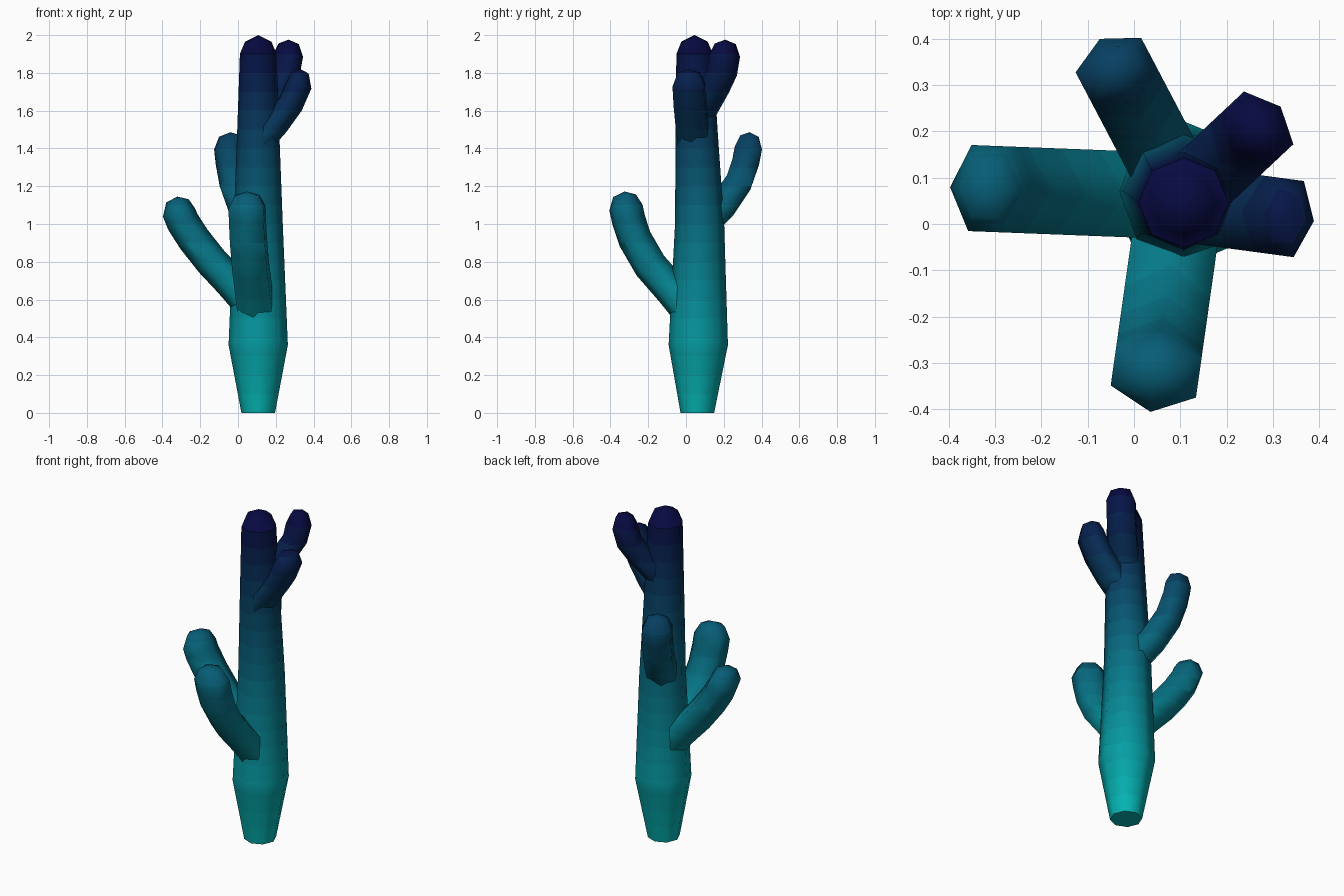
import bpy, bmesh, math
from mathutils import Vector

if "Cube" in bpy.data.objects:
    bpy.data.objects.remove(bpy.data.objects["Cube"])

BAND = 0.1
# Height gradient: (z, sRGB colour)
STOPS = [(0.0, (0.05, 0.72, 0.71)), (1.0, (0.06, 0.42, 0.50)),
         (1.5, (0.06, 0.24, 0.37)), (2.0, (0.06, 0.05, 0.25))]


def gradient(z):
    for (z0, a), (z1, b) in zip(STOPS, STOPS[1:]):
        if z <= z1:
            t = (z - z0) / (z1 - z0)
            return [(p + (q - p) * t) ** 2.2 for p, q in zip(a, b)]
    return [c ** 2.2 for c in STOPS[-1][1]]


# One shared material per height band
materials = []
for i in range(20):
    m = bpy.data.materials.new(f"cactus_green_{i:02d}")
    m.diffuse_color = (*gradient((i + 0.5) * BAND), 1)
    m.use_nodes = True
    m.node_tree.nodes["Principled BSDF"].inputs["Base Color"].default_value = m.diffuse_color
    materials.append(m)


def skin(name, rings, tip):
    """Join rings of points into a tube, closed flat at the root and pointed at the tip."""
    bm = bmesh.new()
    loops = [[bm.verts.new(p) for p in ring] for ring in rings]
    n = len(loops[0])
    bm.faces.new(loops[0][::-1])
    for a, b in zip(loops, loops[1:]):
        for i in range(n):
            j = (i + 1) % n
            bm.faces.new((a[i], a[j], b[j], b[i]))
    apex = bm.verts.new(tip)
    for i in range(n):
        bm.faces.new((loops[-1][i], loops[-1][(i + 1) % n], apex))
    # slice into colour bands
    for i in range(1, 20):
        bmesh.ops.bisect_plane(bm, geom=bm.verts[:] + bm.edges[:] + bm.faces[:],
                               plane_co=(0, 0, i * BAND), plane_no=(0, 0, 1))
    bmesh.ops.recalc_face_normals(bm, faces=bm.faces[:])
    for f in bm.faces:
        f.material_index = max(0, min(19, int(f.calc_center_median().z / BAND)))
    me = bpy.data.meshes.new(name)
    bm.to_mesh(me)
    bm.free()
    for m in materials:
        me.materials.append(m)
    ob = bpy.data.objects.new(name, me)
    bpy.context.collection.objects.link(ob)
    bpy.ops.object.select_all(action='DESELECT')
    ob.select_set(True)
    bpy.context.view_layer.objects.active = ob
    bpy.ops.object.shade_smooth_by_angle(angle=math.radians(70))


def arm(name, start, end, path, tip_z, r, w):
    """Six-sided arm bending upward; path is (fraction from start to end, z)."""
    s, e = Vector((*start, 0)), Vector((*end, 0))
    out = (e - s).normalized()
    side = Vector((-out.y, out.x, 0))
    path = path + [(1.0, tip_z - 0.085), (1.02, tip_z - 0.022)]
    pts = [s.lerp(e, u) + Vector((0, 0, z)) for u, z in path]
    rings = []
    for i, p in enumerate(pts):
        t = (pts[min(i + 1, len(pts) - 1)] - pts[max(i - 1, 0)]).normalized()
        normal = side.cross(t)
        k = 0.68 if i == len(pts) - 1 else 1.0
        rings.append([p + k * (normal * r * math.cos(a) + side * w / 0.866 * math.sin(a))
                      for a in (j * math.pi / 3 for j in range(6))])
    skin(name, rings, s.lerp(e, 1.02) + Vector((0, 0, tip_z)))


# Trunk: eight-sided, narrow foot, tapering upward
trunk = [(0, 0.107, 0.06, 0.089), (0.36, 0.107, 0.065, 0.157), (1.0, 0.107, 0.072, 0.130),
         (1.5, 0.107, 0.056, 0.111), (1.9, 0.107, 0.046, 0.097), (1.965, 0.107, 0.045, 0.07)]
skin("trunk", [[Vector((x + r * math.cos(j * math.pi / 4), y + r * math.sin(j * math.pi / 4), z))
                for j in range(8)] for z, x, y, r in trunk], (0.107, 0.045, 2.0))

# Arms
arm("left_arm", (0.10, 0.06), (-0.312, 0.076),
    [(0.1, 0.58), (0.34, 0.695), (0.58, 0.80), (0.81, 0.92), (0.95, 1.01)], 1.145, 0.088, 0.093)
arm("front_arm", (0.10, 0.05), (0.048, -0.318),
    [(0.1, 0.54), (0.33, 0.645), (0.65, 0.78), (0.87, 0.92), (0.96, 1.02)], 1.172, 0.09, 0.093)
arm("back_arm", (0.105, 0.06), (-0.037, 0.330),
    [(0.15, 1.0), (0.51, 1.10), (0.81, 1.22), (0.95, 1.33)], 1.486, 0.08, 0.08)
arm("upper_right_arm", (0.10, 0.045), (0.323, 0.015),
    [(0.1, 1.44), (0.46, 1.53), (0.80, 1.635)], 1.822, 0.069, 0.083)
arm("upper_back_arm", (0.105, 0.055), (0.265, 0.205),
    [(0.2, 1.6), (0.63, 1.715), (0.90, 1.80)], 1.976, 0.072, 0.078)
